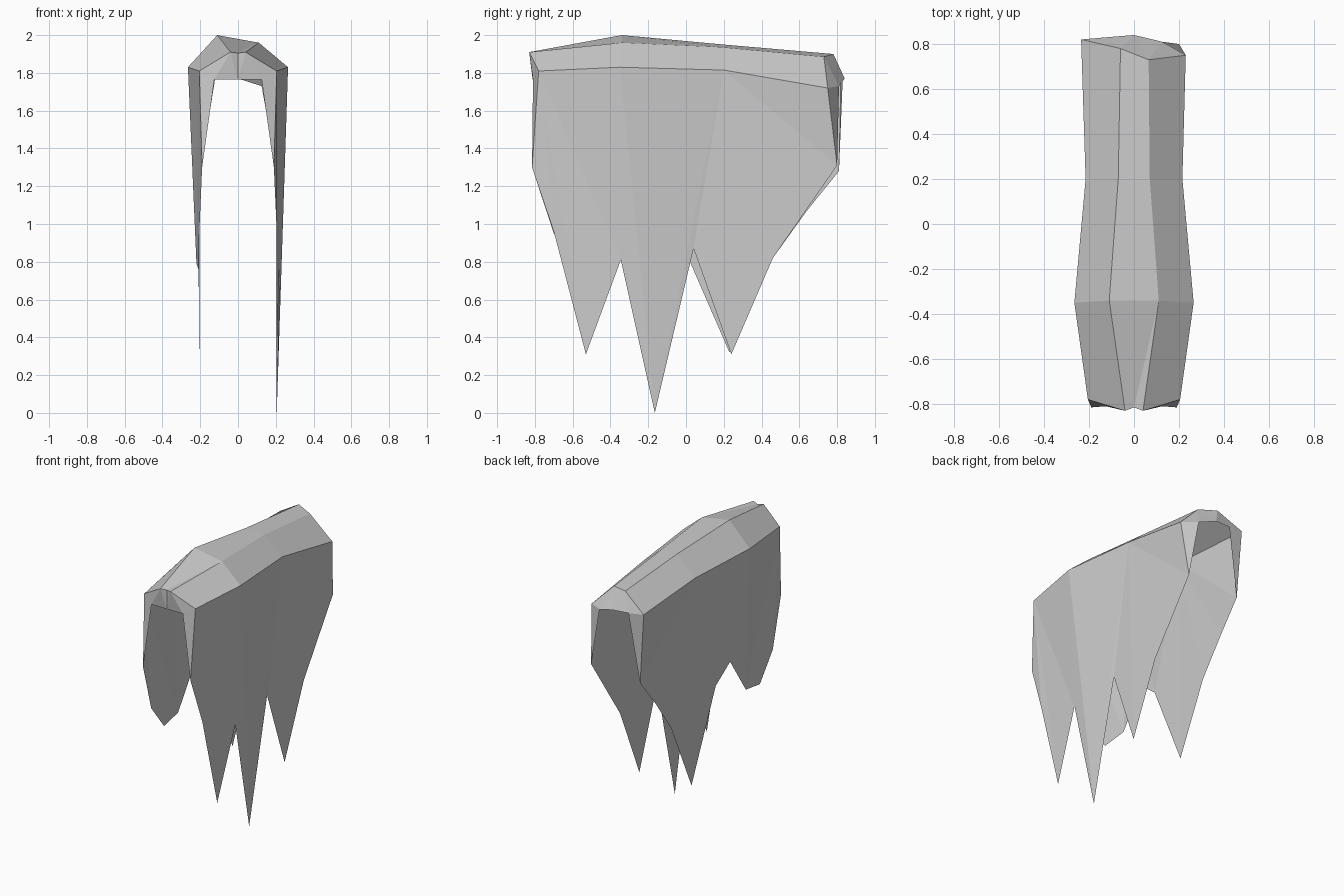
import bpy

if "Cube" in bpy.data.objects:
    bpy.data.objects.remove(bpy.data.objects["Cube"])

# Cross-section stations from front to back: left/right ridge and shoulder lines
ridge = {
    -1: [(-.04, -.83, 1.91), (-.11, -.34, 2.0), (-.07, .2, 1.95), (-.06, .78, 1.9)],
    1: [(.04, -.83, 1.91), (.11, -.34, 1.96), (.07, .2, 1.935), (.065, .73, 1.885)],
}
shoulder = {
    -1: [(-.205, -.78, 1.81), (-.265, -.35, 1.83), (-.215, .2, 1.815), (-.235, .82, 1.79)],
    1: [(.205, -.78, 1.81), (.265, -.35, 1.83), (.215, .2, 1.815), (.23, .75, 1.72)],
}
# Ragged hems as (y, z, half width, shoulder point the edge hangs from)
hem = {
    -1: [(-.815, 1.3, .19, 0), (-.7, .95, .205, 0), (-.545, .76, .21, 0),
         (-.37, .79, .22, 1), (-.19, 1.06, .22, 1), (-.04, .94, .21, 2),
         (.23, .32, .205, 2), (.46, .82, .205, 2), (.64, 1.07, .205, 2), (.81, 1.28, .2, 3)],
    1: [(-.815, 1.3, .19, 0), (-.7, .96, .205, 0), (-.53, .31, .205, 0),
        (-.345, .81, .22, 1), (-.165, 0, .205, 2), (.04, .87, .205, 2),
        (.24, .31, .205, 2), (.46, .82, .205, 2), (.8, 1.31, .2, 3)],
}
# Inner corners of the end flaps (front, back)
flap = {
    -1: [(-.125, -.81, 1.765), (-.12, .83, 1.775)],
    1: [(.125, -.81, 1.765), (.125, .81, 1.73)],
}
lip_mid = [(0, -.812, 1.765), (0, .84, 1.77)]
notch = (0, -.815, 1.905)


def build(name, faces):
    """Make an object from faces given as point tuples, welding shared points."""
    verts = list(dict.fromkeys(p for f in faces for p in f))
    index = {p: i for i, p in enumerate(verts)}
    mesh = bpy.data.meshes.new(name)
    mesh.from_pydata(verts, [], [[index[p] for p in f] for f in faces])
    obj = bpy.data.objects.new(name, mesh)
    bpy.context.collection.objects.link(obj)
    return obj


def outward(faces, flip):
    return [tuple(reversed(f)) if flip else tuple(f) for f in faces]


# Top of the drape: ridge strip, sloping sides
L, R = ridge[-1], ridge[1]
top = [(notch, R[0], R[1]), (notch, R[1], L[1]), (notch, L[1], L[0])]
top += [(L[i], R[i], R[i + 1], L[i + 1]) for i in (1, 2)]
for s in (-1, 1):
    A, B = ridge[s], shoulder[s]
    strips = [(A[i], B[i], B[i + 1], A[i + 1]) for i in range(3)]
    top += outward(strips, s < 0)
build("drape_top", top)

# Hanging sides: zip the shoulder line to the ragged hem
for s, name in ((-1, "left_drape"), (1, "right_drape")):
    S = shoulder[s]
    faces, k = [], 0
    pts = [((s * w, y, z), own) for y, z, w, own in hem[s]]
    for j, (p, own) in enumerate(pts):
        if j:
            faces.append((S[k], pts[j - 1][0], p))
        while k < own:
            faces.append((S[k], p, S[k + 1]))
            k += 1
    build(name, outward(faces, s < 0))

# End lips with narrow folded flaps
for e, name in ((0, "front_lip"), (1, "back_lip")):
    st = -e
    C = lip_mid[e]
    faces = []
    for s in (-1, 1):
        A, B, F = ridge[s][st], shoulder[s][st], flap[s][e]
        y, z, w, _ = hem[s][st]
        side = [(A, C, F), (A, F, B), (B, F, (s * w, y, z))]
        if e == 0:
            side.append((notch, C, A))
        faces += outward(side, (s < 0) ^ (e == 1))
    if e == 1:
        faces.append((R[3], L[3], C))
    build(name, faces)
